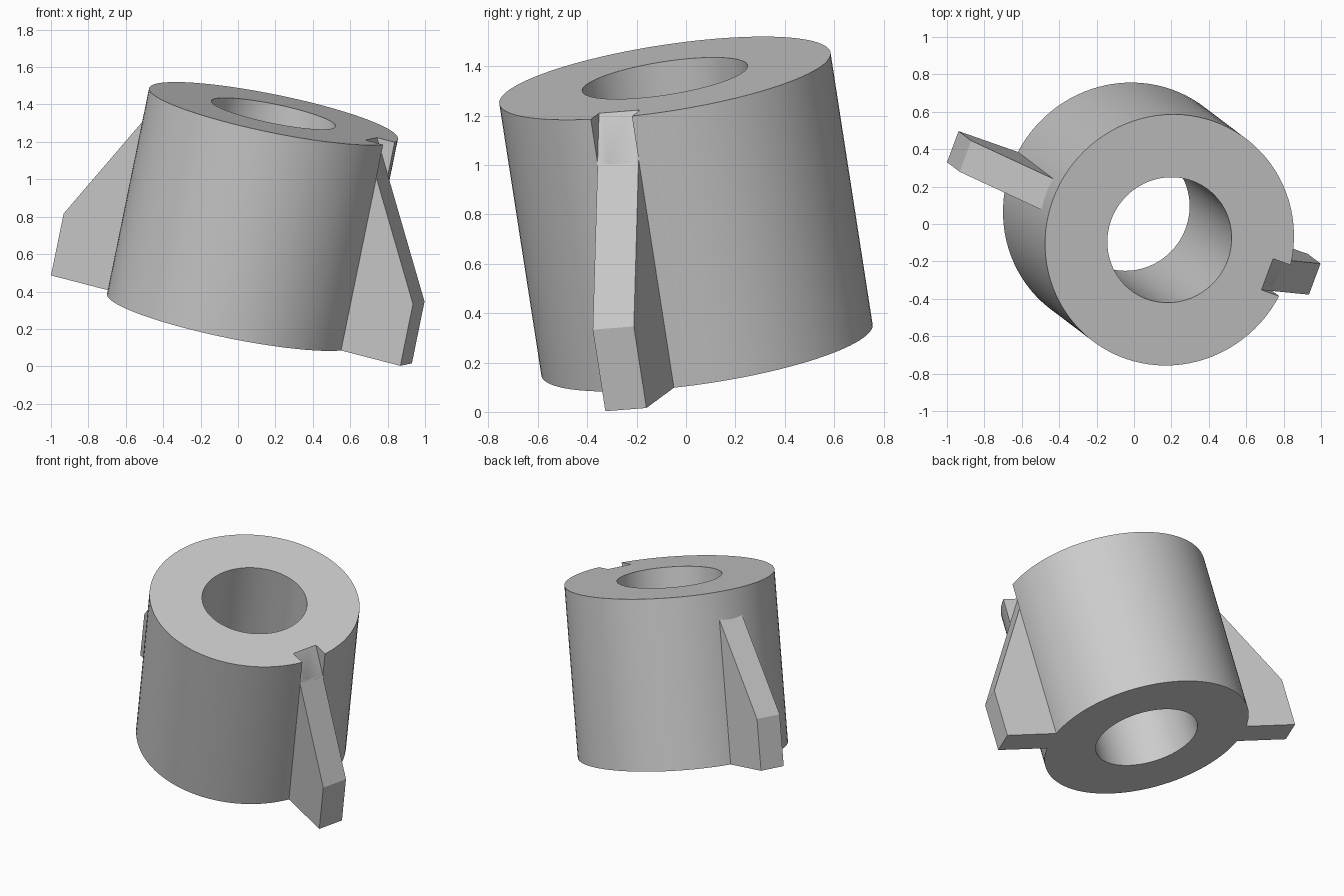
import bpy, bmesh, math
from mathutils import Matrix, Vector

cube = bpy.data.objects.get("Cube")
if cube:
    bpy.data.objects.remove(cube, do_unlink=True)

# Main dimensions, measured along the tilted tube axis
RADIUS, BORE, HEIGHT = 0.679, 0.339, 1.136
FIN_REACH, FIN_EDGE, FIN_WIDTH = 1.019, 0.341, 0.178
SLOPE = 1.771
SEGMENTS = 96

# Tilted frame: local x points along the fins, local z up the tube
axis = Vector((0.198, -0.150, 0.969)).normalized()
side = axis.cross(Vector((0.9155, -0.322, -0.237))).normalized()
out = side.cross(axis)
frame = Matrix((out, side, axis)).transposed().to_4x4()
frame.translation = (-0.035, 0.085, 0.251)

grey = bpy.data.materials.new("plain grey")
grey.use_nodes = True
colour = (0.6, 0.6, 0.6, 1)
grey.diffuse_color = colour
grey.node_tree.nodes["Principled BSDF"].inputs["Base Color"].default_value = colour


def make_object(name, bm):
    bmesh.ops.recalc_face_normals(bm, faces=bm.faces[:])
    mesh = bpy.data.meshes.new(name)
    bm.to_mesh(mesh)
    bm.free()
    mesh.materials.append(grey)
    obj = bpy.data.objects.new(name, mesh)
    obj.matrix_world = frame
    bpy.context.collection.objects.link(obj)
    return obj


def make_tube(name):
    bm = bmesh.new()
    profile = [(BORE, 0), (RADIUS, 0), (RADIUS, HEIGHT), (BORE, HEIGHT)]
    rings = []
    for r, h in profile:
        angles = [math.tau * i / SEGMENTS for i in range(SEGMENTS)]
        rings.append([bm.verts.new((r * math.cos(a), r * math.sin(a), h)) for a in angles])
    for k, ring in enumerate(rings):
        after = rings[(k + 1) % len(rings)]
        for i in range(SEGMENTS):
            j = (i + 1) % SEGMENTS
            bm.faces.new((ring[i], ring[j], after[j], after[i]))
    return make_object(name, bm)


def make_plate(name, outline, direction=1):
    """Extrude an outline of (reach, height) across the fin width."""
    bm = bmesh.new()
    verts = [bm.verts.new((direction * u, -FIN_WIDTH / 2, h)) for u, h in outline]
    face = bm.faces.new(verts)
    grown = bmesh.ops.extrude_face_region(bm, geom=[face])["geom"]
    moved = [v for v in grown if isinstance(v, bmesh.types.BMVert)]
    bmesh.ops.translate(bm, verts=moved, vec=(0, FIN_WIDTH, 0))
    return make_object(name, bm)


def slope_height(u):
    return FIN_EDGE + (FIN_REACH - u) * SLOPE


# Tube, with a sloping notch in the rim above the left fin
tube = make_tube("tube")
high = slope_height(0.45)
cutter = make_plate("notch_cutter", [(0.45, high), (0.8, slope_height(0.8)), (0.8, high)])
cutter.hide_render = True
bpy.context.view_layer.update()
cut = tube.modifiers.new("notch", "BOOLEAN")
cut.operation = "DIFFERENCE"
cut.solver = "EXACT"
cut.object = cutter
bpy.ops.object.select_all(action="DESELECT")
bpy.context.view_layer.objects.active = tube
tube.select_set(True)
bpy.ops.object.modifier_apply(modifier=cut.name)
bpy.data.objects.remove(cutter, do_unlink=True)
bpy.ops.object.shade_smooth_by_angle(angle=math.radians(30))

# Two opposite fins, rooted just inside the tube wall
root = 0.665
fin = [(root, 0), (FIN_REACH, 0), (FIN_REACH, FIN_EDGE), (root, slope_height(root))]
for name, direction in (("left_fin", 1), ("right_fin", -1)):
    make_plate(name, fin, direction)
